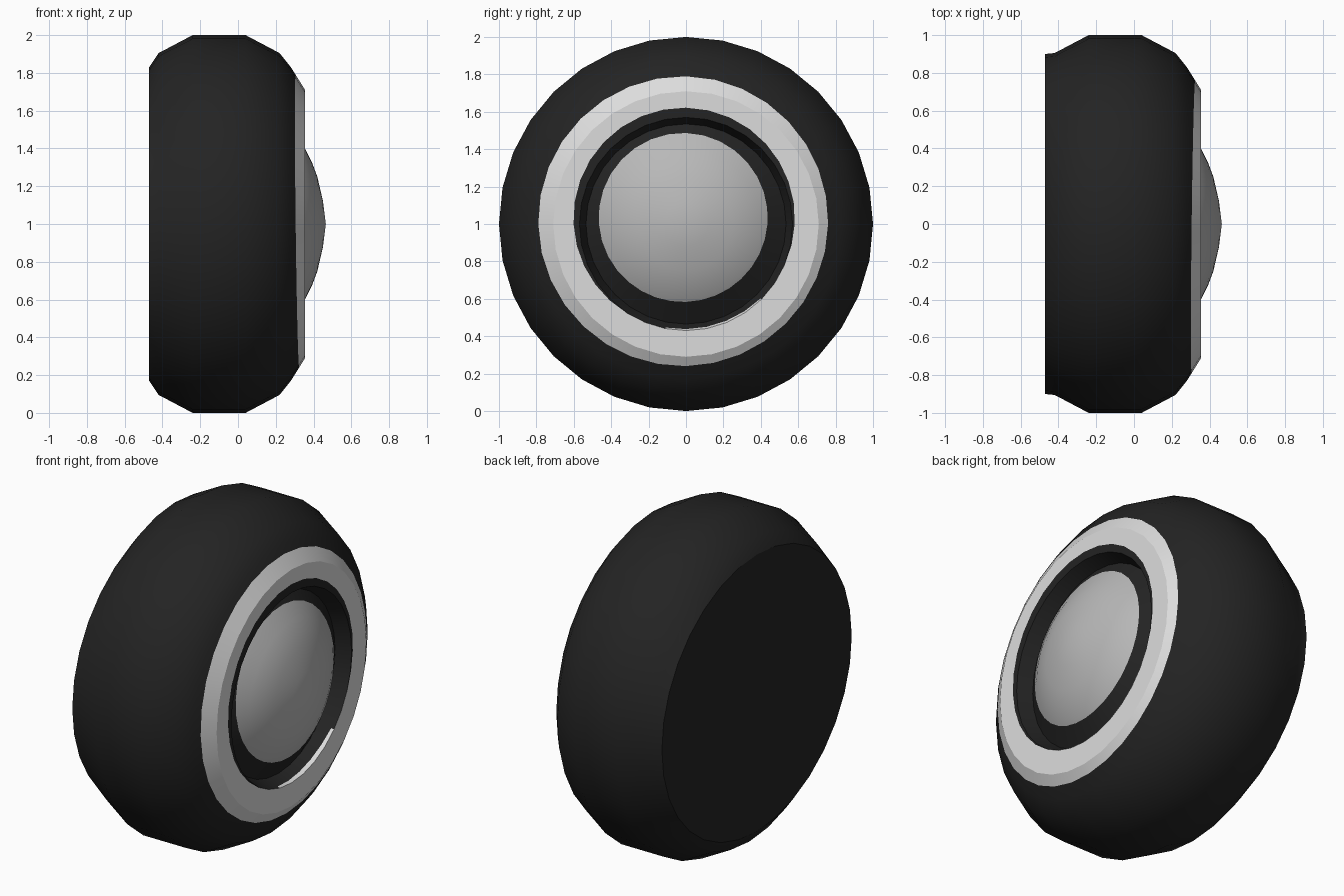
import bpy
import bmesh
from math import sin, cos, pi, sqrt, hypot, radians

cube = bpy.data.objects.get("Cube")
if cube:
    bpy.data.objects.remove(cube, do_unlink=True)

SIDES = 32
AXLE = 1.0


def material(name, value):
    mat = bpy.data.materials.new(name)
    mat.use_nodes = True
    colour = (value, value, value, 1)
    mat.diffuse_color = colour
    mat.node_tree.nodes["Principled BSDF"].inputs["Base Color"].default_value = colour
    return mat


black = material("black rubber", 0.017)
white = material("white sidewall", 0.72)
silver = material("silver hubcap", 0.48)

# Painted circles: y offset, z offset, radius
BAND_OUT = (-0.015, 0.015, 0.775)
BAND_IN = (-0.01, 0.03, 0.592)
HUB = (-0.015, 0.035, 0.452)

# Outer face profile: radius, x
FACE = [(0.83, 0.28), (0.71, 0.355), (0.57, 0.355), (0.535, 0.27),
        (0.40, 0.355), (0.33, 0.39), (0.25, 0.42), (0.12, 0.45), (0, 0.465)]


def face_x(r):
    for (r1, x1), (r2, x2) in zip(FACE, FACE[1:]):
        if r >= r2:
            return x1 + (x2 - x1) * (r1 - r) / (r1 - r2)


def reach(circle, a):
    """Distance from the axle to a painted circle at angle a."""
    cy, cz, rad = circle
    p = cy * cos(a) + cz * sin(a)
    return p + sqrt(rad * rad - cy * cy - cz * cz + p * p)


def inside(circle, y, z):
    return hypot(y - circle[0], z - circle[1]) < circle[2]


bm = bmesh.new()
columns = []
for i in range(SIDES):
    a = 2 * pi * i / SIDES
    # Tread, from the wider-than-tall back rim to the shoulder
    points = [(-0.47, 0.90 * cos(a), 0.83 * sin(a))]
    for x, r in [(-0.42, 0.905), (-0.24, 1), (0.04, 1), (0.22, 0.905)]:
        points.append((x, r * cos(a), r * sin(a)))
    # Outer face, with extra rings along the painted circles
    radii = [r for r, x in FACE[:-1]] + [reach(c, a) for c in (BAND_OUT, BAND_IN, HUB)]
    for r in sorted(radii, reverse=True):
        points.append((face_x(r), r * cos(a), r * sin(a)))
    columns.append([bm.verts.new((x, y, z + AXLE)) for x, y, z in points])

# Skin between the columns, hubcap tip and flat back
tip = bm.verts.new((FACE[-1][1], 0, AXLE))
for i, col in enumerate(columns):
    nxt = columns[(i + 1) % SIDES]
    for j in range(len(col) - 1):
        bm.faces.new((col[j], nxt[j], nxt[j + 1], col[j + 1]))
    bm.faces.new((col[-1], nxt[-1], tip))
bm.faces.new([col[0] for col in reversed(columns)])
bmesh.ops.recalc_face_normals(bm, faces=bm.faces)

# Colour by the painted circles on the outer face
for f in bm.faces:
    c = f.calc_center_median()
    y, z = c.y, c.z - AXLE
    if c.x > 0.2:
        if inside(HUB, y, z):
            f.material_index = 2
        elif inside(BAND_OUT, y, z) and not inside(BAND_IN, y, z):
            f.material_index = 1

mesh = bpy.data.meshes.new("wheel")
bm.to_mesh(mesh)
bm.free()
for mat in (black, white, silver):
    mesh.materials.append(mat)
wheel = bpy.data.objects.new("wheel", mesh)
bpy.context.collection.objects.link(wheel)

bpy.ops.object.select_all(action='DESELECT')
wheel.select_set(True)
bpy.context.view_layer.objects.active = wheel
bpy.ops.object.shade_smooth_by_angle(angle=radians(31))
